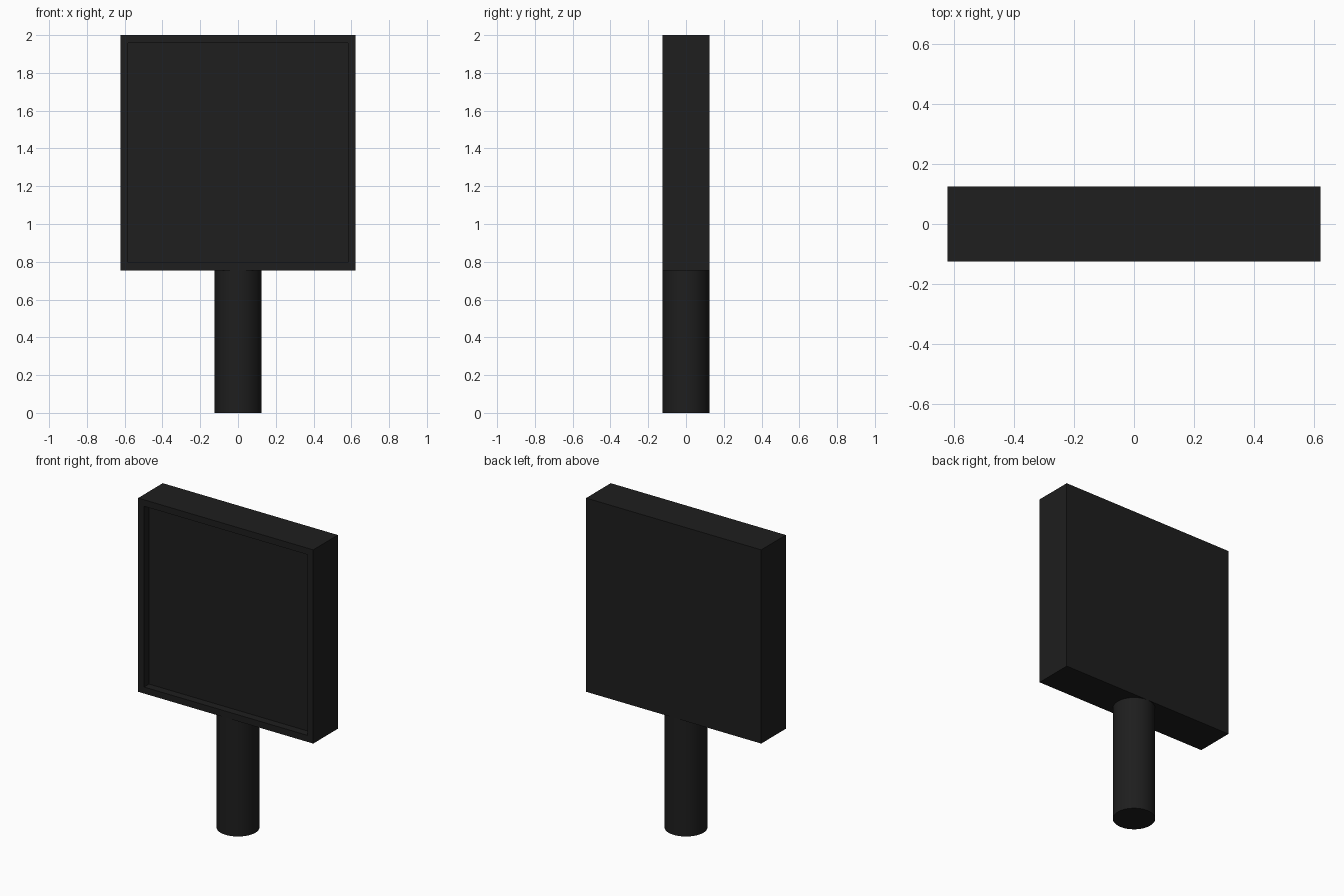
import bpy, bmesh, math
from mathutils import Vector

if "Cube" in bpy.data.objects:
    bpy.data.objects.remove(bpy.data.objects["Cube"])

HALF, THICK, BOTTOM, TOP = 0.623, 0.25, 0.754, 2.0
RIM, RECESS = 0.059, 0.05
POST_RADIUS = 0.125

black = bpy.data.materials.new("black_plastic")
black.diffuse_color = (0.013, 0.013, 0.013, 1)
black.use_nodes = True
black.node_tree.nodes["Principled BSDF"].inputs["Base Color"].default_value = black.diffuse_color


def make_object(name, bm):
    mesh = bpy.data.meshes.new(name)
    bm.to_mesh(mesh)
    bm.free()
    obj = bpy.data.objects.new(name, mesh)
    bpy.context.collection.objects.link(obj)
    mesh.materials.append(black)
    return obj


# Square sign board with a shallow recessed front panel
bm = bmesh.new()
bmesh.ops.create_cube(bm, size=1)
bmesh.ops.scale(bm, vec=(2 * HALF, THICK, TOP - BOTTOM), verts=bm.verts)
bmesh.ops.translate(bm, vec=(0, 0, (TOP + BOTTOM) / 2), verts=bm.verts)
bm.normal_update()
front = min(bm.faces, key=lambda f: f.calc_center_median().y)
bmesh.ops.inset_region(bm, faces=[front], thickness=RIM)
panel = bmesh.ops.extrude_discrete_faces(bm, faces=[front])["faces"][0]
bmesh.ops.translate(bm, vec=(0, RECESS, 0), verts=panel.verts)
bmesh.ops.recalc_face_normals(bm, faces=bm.faces)
make_object("sign_board", bm)

# Round post
bm = bmesh.new()
bmesh.ops.create_cone(bm, cap_ends=True, segments=48, radius1=POST_RADIUS,
                      radius2=POST_RADIUS, depth=BOTTOM)
bmesh.ops.translate(bm, vec=(0, 0, BOTTOM / 2), verts=bm.verts)
post = make_object("post", bm)
bpy.context.view_layer.objects.active = post
post.select_set(True)
bpy.ops.object.shade_smooth_by_angle(angle=math.radians(30))
